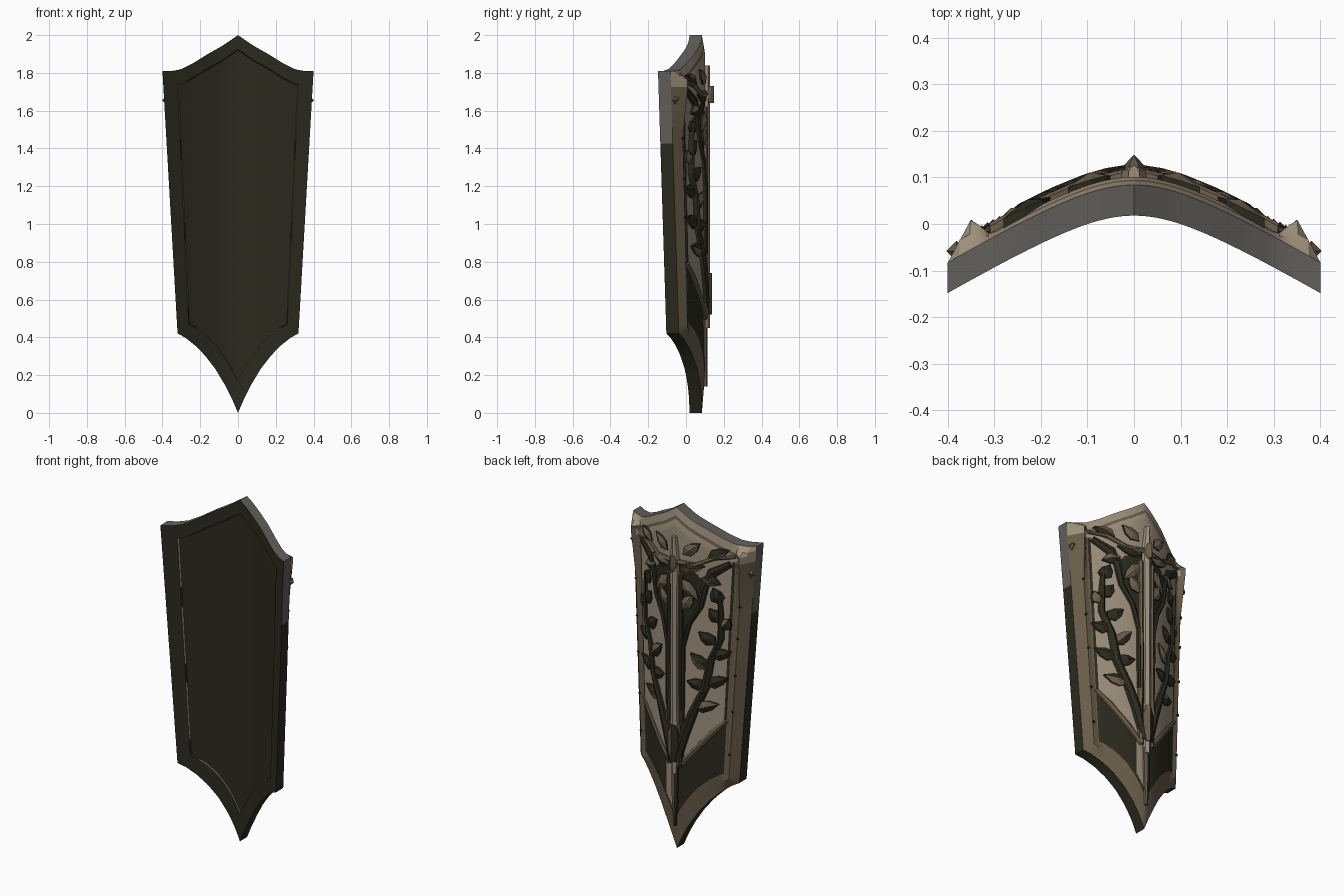
import bpy, bmesh, math, random

if "Cube" in bpy.data.objects:
    bpy.data.objects.remove(bpy.data.objects["Cube"])

random.seed(4)


def material(name, rgb):
    m = bpy.data.materials.new(name)
    m.diffuse_color = (*rgb, 1)
    m.use_nodes = True
    m.node_tree.nodes["Principled BSDF"].inputs["Base Color"].default_value = m.diffuse_color
    return m


DARK = material("dark olive", (0.024, 0.023, 0.013))
TAUPE = material("light taupe", (0.335, 0.277, 0.2))
BROWN = material("bark brown", (0.14, 0.108, 0.065))
GREY = material("edge grey", (0.122, 0.116, 0.106))
MATS = [DARK, TAUPE, BROWN, GREY]
D, T, B, G = range(4)


def make(name, verts, faces, colours, smooth=None):
    me = bpy.data.meshes.new(name)
    me.from_pydata(verts, [], faces)
    for m in MATS:
        me.materials.append(m)
    for p, c in zip(me.polygons, colours):
        p.material_index = c
    bm = bmesh.new()
    bm.from_mesh(me)
    bmesh.ops.recalc_face_normals(bm, faces=bm.faces)
    bm.to_mesh(me)
    bm.free()
    ob = bpy.data.objects.new(name, me)
    bpy.context.collection.objects.link(ob)
    if smooth:
        bpy.ops.object.select_all(action='DESELECT')
        ob.select_set(True)
        bpy.context.view_layer.objects.active = ob
        bpy.ops.object.shade_smooth_by_angle(angle=math.radians(smooth))
    return ob


def lerp_table(tab, x):
    if x <= tab[0][0]:
        return tab[0][1]
    for (a, p), (b, q) in zip(tab, tab[1:]):
        if x <= b:
            return p + (q - p) * (x - a) / (b - a)
    return tab[-1][1]


# Shield outline and curvature
TOP = [(0, 2), (.2, 1.945), (.42, 1.895), (.6, 1.85), (.75, 1.82), (.87, 1.81), (1, 1.81)]
BOTTOM = [(0, 0), (.1, .075), (.22, .15), (.38, .235), (.55, .305), (.72, .36), (.88, .40), (1, .42)]
FIELD = .083


def front(x):
    return .018 + .6 * (.15 - math.hypot(.15, x))


def back(x):
    return front(x) + FIELD


def half_width(z):
    return .32 + .08 * min(1, max(0, (z - .42) / 1.39))


# Thickness from the edge inward; the ridge only rises at the sides, most at the upper corners
BASE = [(0, .066), (.09, FIELD), (1, FIELD)]
RIDGE = [(0, 0), (.022, .03), (.042, .055), (.058, .035), (.078, 0), (1, 0)]
RIDGE_UP = [(.3, .35), (1.45, .4), (1.72, 1)]
MARGINS = [0, .022, .042, .058, .069, .073, .078, .09]
DARK_EDGE = [(.5, .03), (.85, .045), (1.2, .05), (1.35, .09), (1.45, .14), (1.6, .17), (1.67, .06)]


def thickness(m, x, z):
    side = min(1, max(0, (abs(x) - half_width(z) + .09) / .04))
    return lerp_table(BASE, m) + lerp_table(RIDGE, m) * lerp_table(RIDGE_UP, z) * side


def field_colour(x, z):
    h = abs(x)
    if .2 < z < .56 and h < .055:
        return T if x > 0 else D
    if z < .3:
        return B
    if z < .46 + 1.25 * h and z < .79:
        return D
    if .6 < z < 1.67 and h < lerp_table(DARK_EDGE, z):
        return D
    return T


def rim_colour(m, z):
    if z > 1.72:
        return B if .042 < m < .058 else T
    return D if m > .078 else B


# Broken light seam round the front panel
def front_colour(m, x, z):
    if .0695 < m < .0725 and z < 1.76 and int(z * 9) % 4:
        return T if x < -.2 and z > .5 else B
    return D


# Shield body: a grid of columns and rows, narrower margins round the edge
NC, NR = 40, 110
inner = 1 - MARGINS[-1] / .36
cols = [(-1 + m / .36, m) for m in MARGINS[:-1]]
cols += [(-inner + 2 * inner * i / NC, MARGINS[-1]) for i in range(NC + 1)]
cols += [(1 - m / .36, m) for m in reversed(MARGINS[:-1])]
rows = [("low", m) for m in MARGINS[:-1]]
rows += [("mid", i / NR) for i in range(NR + 1)]
rows += [("high", m) for m in reversed(MARGINS[:-1])]


def grid_point(s, row):
    kind, v = row
    a = abs(s)
    z0, z1 = lerp_table(BOTTOM, a), lerp_table(TOP, a)
    k0, k1 = 1 + 1.3 * (1 - a), 1.1
    m = MARGINS[-1]
    if kind == "low":
        z = z0 + v * k0
    elif kind == "high":
        z = z1 - v * k1
    else:
        lo, hi = z0 + m * k0, z1 - m * k1
        z, v = lo + (hi - lo) * v, m
    return s * half_width(z), z, v


verts, faces, colours = [], [], []
nr, nc = len(rows), len(cols)
margin = {}
for side in (0, 1):
    for i, (s, cm) in enumerate(cols):
        for j, r in enumerate(rows):
            x, z, rm = grid_point(s, r)
            m = min(cm, rm)
            margin[i, j] = m
            recess = .008 if m >= .07 else 0
            verts.append((x, front(x) + (thickness(m, x, z) if side else recess), z))


def vid(side, i, j):
    return side * nc * nr + i * nr + j


for i in range(nc - 1):
    for j in range(nr - 1):
        corners = [(i, j), (i + 1, j), (i + 1, j + 1), (i, j + 1)]
        f = [vid(1, *c) for c in corners]
        x, z = (sum(verts[v][k] for v in f) / 4 for k in (0, 2))
        m = sum(margin[c] for c in corners) / 4
        faces += [[vid(0, *c) for c in corners], f]
        colours.append(front_colour(m, x, z))
        colours.append(rim_colour(m, z) if m < .088 else field_colour(x, z))
border = [(i, 0) for i in range(nc)] + [(nc - 1, j) for j in range(1, nr)]
border += [(i, nr - 1) for i in range(nc - 2, -1, -1)] + [(0, j) for j in range(nr - 2, 0, -1)]
for p, q in zip(border, border[1:] + border[:1]):
    faces.append([vid(0, *p), vid(0, *q), vid(1, *q), vid(1, *p)])
    colours.append(G if verts[vid(0, *p)][2] > 1.42 else D)
make("shield_body", verts, faces, colours, 25)


# Raised strip with a chiselled ridge, following the curved field
def strip(name, path, height, left, right):
    vs, fs, cs = [], [], []
    for n, (x, z, w) in enumerate(path):
        a, b = path[max(n - 1, 0)], path[min(n + 1, len(path) - 1)]
        dx, dz = b[0] - a[0], b[1] - a[1]
        d = math.hypot(dx, dz)
        nx, nz = -dz / d * w, dx / d * w
        for k, h in ((1, -.012), (.75, height * .6), (0, height), (-.75, height * .6), (-1, -.012)):
            px = x + nx * k
            vs.append((px, back(px) + h, z + nz * k))
    for n in range(len(path) - 1):
        for k in range(5):
            l = (k + 1) % 5
            fs.append([n * 5 + k, n * 5 + l, n * 5 + 5 + l, n * 5 + 5 + k])
            cs.append(left if k < 2 else right)
    fs += [list(range(5)), list(range(len(vs) - 5, len(vs)))]
    cs += [left, right]
    return make(name, vs, fs, cs)


# Faceted leaf with a raised midrib
def leaf(name, x, z, angle, length, width, c1, c2):
    ca, sa = math.cos(angle), math.sin(angle)
    outline = ((0, 0, .008), (.3, .48, .010), (.65, .4, .010), (1, 0, .012),
               (.65, -.4, .010), (.3, -.48, .010), (.5, 0, .026))
    vs = []
    for u, v, h in outline:
        px, pz = x + ca * u * length - sa * v * width, z + sa * u * length + ca * v * width
        vs.append((px, back(px) + h, pz))
    vs += [(p[0], back(p[0]) - .012, p[2]) for p in vs[:6]]
    fs = [(k, (k + 1) % 6, 6) for k in range(6)] + [tuple(range(12, 6, -1))]
    fs += [(k, (k + 1) % 6, 7 + (k + 1) % 6, 7 + k) for k in range(6)]
    make(name, vs, fs, [c1] * 3 + [c2] * 3 + [D] * 7)


# Central spine, knot and upper boss
strip("spine", [(0, .45, .02), (0, .64, .034), (0, .8, .026), (0, 1.2, .024), (0, 1.55, .028),
                (0, 1.7, .032), (0, 1.84, .014)], .026, T, T)
strip("lower_spine", [(0, .14, .008), (0, .28, .022), (0, .5, .028)], .012, D, B)
for s, tag in ((1, "right"), (-1, "left")):
    strip("spine_edging_" + tag, [(s * .036, .5, .014), (s * .042, .66, .022),
          (s * .036, 1.0, .016), (s * .038, 1.4, .014), (s * .04, 1.62, .016)], .018, D, B)
strip("spine_knot", [(0, .52, .02), (0, .58, .045), (0, .68, .045), (0, .74, .02)], .036, D, B)
strip("upper_boss", [(0, 1.64, .012), (0, 1.67, .025), (0, 1.70, .025), (0, 1.73, .012)], .048, B, B)

STEM = [(.02, .53, .022), (.06, .70, .032), (.11, .84, .026), (.17, .98, .022), (.195, 1.14, .019),
        (.245, 1.27, .016), (.245, 1.4, .013), (.24, 1.54, .006)]
ARCH = [(.05, .84, .01), (.052, 1.2, .012), (.085, 1.34, .014), (.145, 1.45, .016),
        (.165, 1.57, .022), (.2, 1.65, .032), (.29, 1.71, .02)]
# x, z, angle in degrees, length
LEAVES = [(.11, .85, 15, .13), (.17, .98, 165, .10), (.17, .99, 25, .12), (.185, 1.08, 135, .13),
          (.20, 1.16, 20, .10), (.22, 1.23, 140, .11), (.245, 1.32, 60, .08), (.245, 1.36, 125, .10),
          (.24, 1.47, 110, .10)]
CROWN = [(.04, 1.6, -50, .15), (.03, 1.66, 10, .14), (.05, 1.74, 40, .12), (.18, 1.74, 25, .11),
         (.05, 1.42, 60, .11), (.15, 1.62, -20, .10)]
for s, tag in ((1, "right"), (-1, "left")):
    def mirror(path):
        return [(s * x, z, w) for x, z, w in path]

    # Vine, arch band and twigs on each half
    strip("vine_stem_" + tag, mirror(STEM), .026, D, D)
    strip("arch_band_" + tag, mirror(ARCH), .018, D, D)
    strip("crown_twig_" + tag, mirror([(.02, 1.69, .02), (.12, 1.69, .014), (.22, 1.74, .014),
                                       (.31, 1.75, .008)]), .018, B, B)
    strip("lower_twig_" + tag, mirror([(.03, .50, .018), (.11, .60, .018), (.2, .71, .018),
                                       (.272, .79, .01)]), .014, B, B)
    for n, (x, z, a, l) in enumerate(LEAVES):
        a = math.radians(a if s > 0 else 180 - a)
        leaf(f"vine_leaf_{tag}_{n}", s * x, z, a, l, .07, D, B if n % 3 == 0 else D)
    for n, (x, z, a, l) in enumerate(CROWN):
        a = math.radians(a if s > 0 else 180 - a)
        leaf(f"crown_leaf_{tag}_{n}", s * x, z, a, l, .065, B, D if n % 2 else B)

    # Small thorns on the rim ridge, and a nub by the upper corner
    thorns = [(.6 + .22 * n + random.uniform(-.03, .03), .010) for n in range(5)] + [(1.655, .022)]
    for n, (z, r) in enumerate(thorns):
        big = r > .02
        inset = .010 if big else .042
        x = s * (half_width(z) - inset)
        y = front(x) + thickness(inset, x, z)
        vs = [(x - r, y, z), (x, y, z - r), (x + r, y, z), (x, y, z + r), (x, y + r, z + r / 2), (x, y - r, z)]
        fs = [(k, (k + 1) % 4, e) for k in range(4) for e in (4, 5)]
        make(f"rim_thorn_{tag}_{n}", vs, fs, [B if big else D] * 8)
